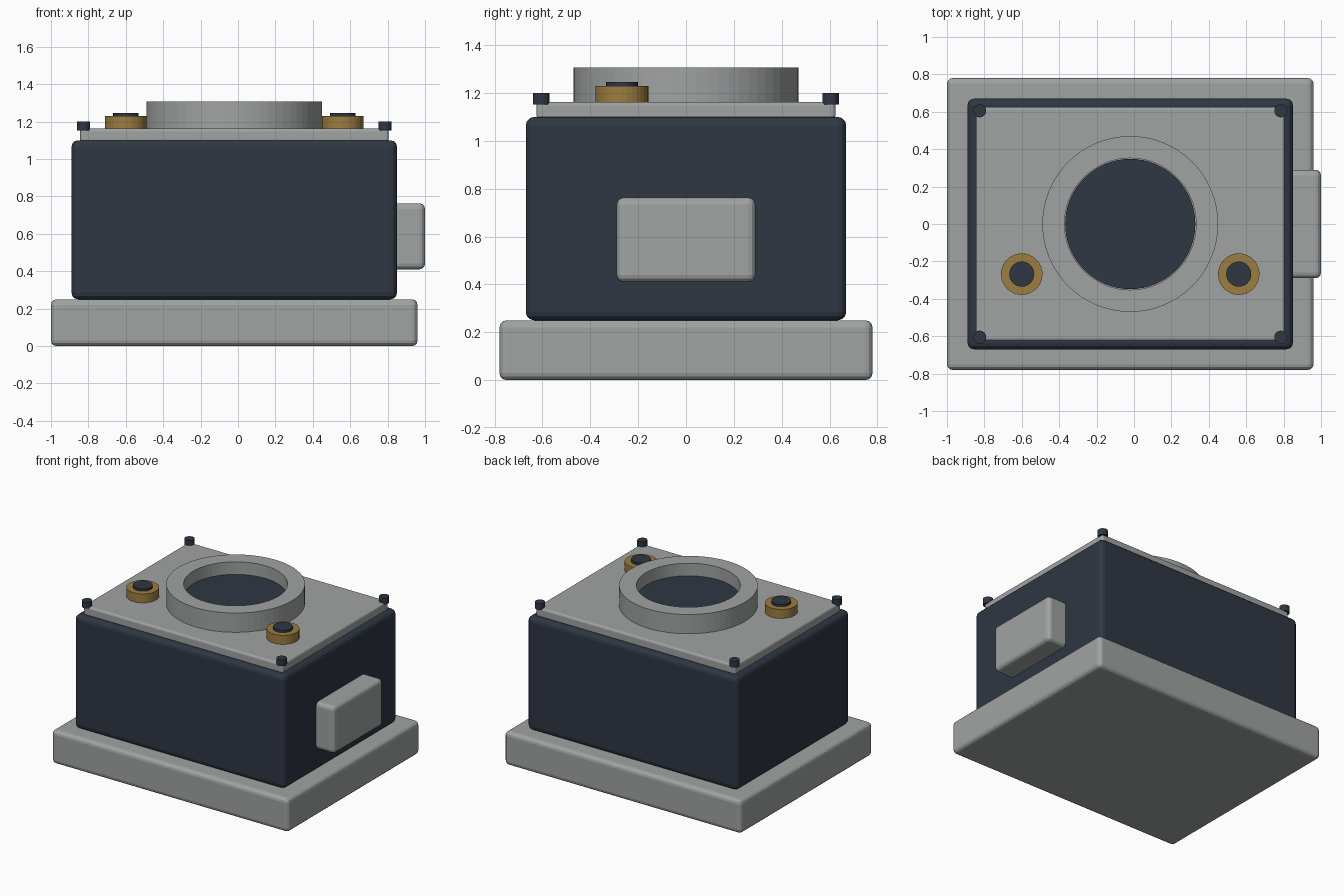
import bpy, bmesh, math
from mathutils import Vector

cube = bpy.data.objects.get("Cube")
if cube:
    bpy.data.objects.remove(cube, do_unlink=True)

CX = -0.02  # centre line of the housing


def material(name, rgb):
    m = bpy.data.materials.new(name)
    m.use_nodes = True
    m.diffuse_color = (*rgb, 1)
    m.node_tree.nodes["Principled BSDF"].inputs["Base Color"].default_value = (*rgb, 1)
    return m


GREY = material("light grey metal", (0.35, 0.37, 0.365))
NAVY = material("dark navy", (0.028, 0.038, 0.057))
BRASS = material("brass", (0.34, 0.205, 0.052))


def add(name, bm, mat):
    bmesh.ops.recalc_face_normals(bm, faces=bm.faces[:])
    mesh = bpy.data.meshes.new(name)
    bm.to_mesh(mesh)
    bm.free()
    mesh.materials.append(mat)
    ob = bpy.data.objects.new(name, mesh)
    bpy.context.collection.objects.link(ob)
    return ob


def box(name, low, high, bevel, mat):
    low, high = Vector(low), Vector(high)
    bm = bmesh.new()
    bmesh.ops.create_cube(bm, size=1)
    for v in bm.verts:
        v.co = (low + high) / 2 + v.co * (high - low)
    ob = add(name, bm, mat)
    mod = ob.modifiers.new("rounded edges", "BEVEL")
    mod.width = bevel
    mod.segments = 3


def disc(name, x, y, r, z0, z1, mat, sides):
    bm = bmesh.new()
    bmesh.ops.create_cone(bm, cap_ends=True, segments=sides,
                          radius1=r, radius2=r, depth=z1 - z0)
    bmesh.ops.translate(bm, verts=bm.verts[:], vec=(x, y, (z0 + z1) / 2))
    add(name, bm, mat)


def ring(name, x, y, inner, outer, z0, z1, mat, sides):
    section = [(inner, z0), (outer, z0), (outer, z1), (inner, z1)]
    bm = bmesh.new()
    loops = []
    for i in range(sides):
        a = math.tau * i / sides
        loops.append([bm.verts.new((x + r * math.cos(a), y + r * math.sin(a), z))
                      for r, z in section])
    for i, loop in enumerate(loops):
        following = loops[(i + 1) % sides]
        for k in range(4):
            n = (k + 1) % 4
            bm.faces.new((loop[k], following[k], following[n], loop[n]))
    add(name, bm, mat)


# Housing
box("base_plate", (-1, -0.78, 0), (0.96, 0.78, 0.25), 0.03, GREY)
box("body", (-0.89, -0.67, 0.25), (0.85, 0.67, 1.1), 0.035, NAVY)
box("lid", (-0.845, -0.625, 1.09), (0.805, 0.625, 1.163), 0.015, GREY)
box("side_box", (0.82, -0.29, 0.41), (1, 0.29, 0.763), 0.03, GREY)

# Round port with its recessed window
ring("port_ring", CX, 0, 0.352, 0.47, 1.163, 1.307, GREY, 64)
disc("port_window", CX, 0, 0.348, 1.15, 1.215, NAVY, 64)

# Mirrored fittings and corner screws
for side, sx in (("right", -1), ("left", 1)):
    x = CX + sx * 0.58
    disc(f"{side}_bushing", x, -0.268, 0.111, 1.155, 1.23, BRASS, 32)
    disc(f"{side}_bushing_cap", x, -0.268, 0.067, 1.22, 1.247, NAVY, 32)
    for end, sy in (("front", -1), ("back", 1)):
        disc(f"{end}_{side}_screw", CX + sx * 0.805, sy * 0.605, 0.035,
             1.153, 1.2, NAVY, 16)
